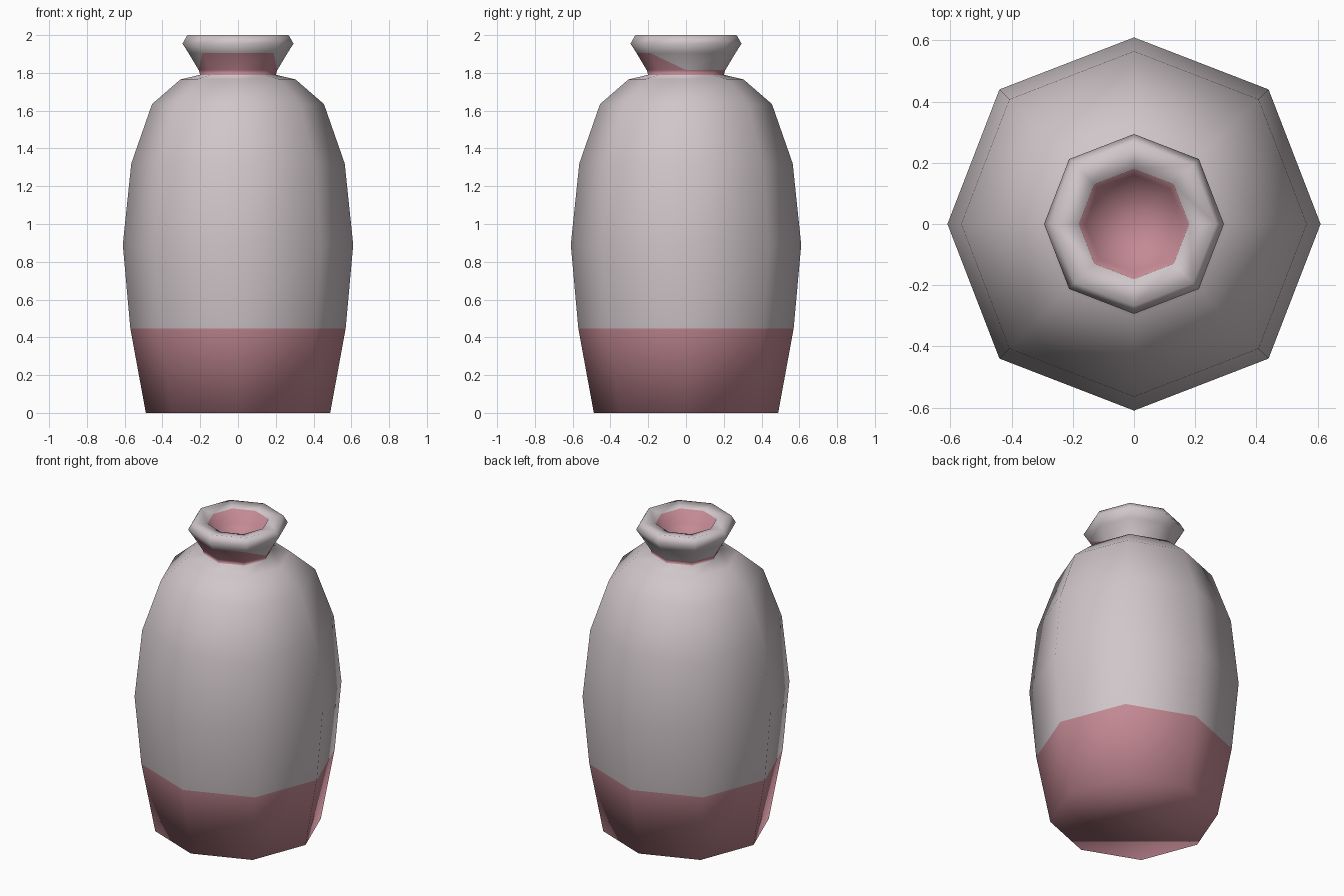
import bpy, bmesh, math

if "Cube" in bpy.data.objects:
    bpy.data.objects.remove(bpy.data.objects["Cube"])

SIDES = 8


def material(name, rgb):
    m = bpy.data.materials.new(name)
    m.diffuse_color = (*rgb, 1.0)
    m.use_nodes = True
    m.node_tree.nodes["Principled BSDF"].inputs["Base Color"].default_value = m.diffuse_color
    return m


grey = material("pale_grey_glaze", (0.63, 0.565, 0.585))
pink = material("dusty_pink_glaze", (0.55, 0.25, 0.295))

# Vase profile as (radius, height), from the foot up, over the lip and inside
profile = [
    (0.488, 0.0), (0.57, 0.447), (0.61, 0.89), (0.565, 1.32),
    (0.455, 1.635), (0.305, 1.765), (0.20, 1.79), (0.208, 1.815),
    (0.262, 1.905), (0.294, 1.955), (0.268, 2.0), (0.18, 1.985), (0.16, 1.90),
]
PINK_BANDS = {0, 6, 11}   # foot, neck, inside of the mouth
FLARE = 7                 # lower lip, pink on the front only

bm = bmesh.new()
rings = []
for r, z in profile:
    ring = []
    for i in range(SIDES):
        a = 2 * math.pi * i / SIDES
        k = r * (1.02 if i % 2 else 1.0)      # slightly wider on the diagonals
        ring.append(bm.verts.new((k * math.cos(a), k * math.sin(a), z)))
    rings.append(ring)


def face(verts, is_pink):
    f = bm.faces.new(verts)
    f.material_index = int(is_pink)
    f.smooth = True


# Walls
for b in range(len(rings) - 1):
    lo, hi = rings[b], rings[b + 1]
    for i in range(SIDES):
        j = (i + 1) % SIDES
        if b == FLARE and i == 4:      # glaze runs off diagonally on the left
            face((lo[i], lo[j], hi[j]), True)
            face((lo[i], hi[j], hi[i]), False)
        elif b == FLARE and i == 7:    # and on the right
            face((lo[i], lo[j], hi[i]), True)
            face((lo[j], hi[j], hi[i]), False)
        else:
            face((lo[i], lo[j], hi[j], hi[i]),
                 b in PINK_BANDS or (b == FLARE and i in (5, 6)))

# Underside and the floor of the mouth
face(list(reversed(rings[0])), True)
centre = bm.verts.new((0, 0, 1.85))
for i in range(SIDES):
    face((rings[-1][i], rings[-1][(i + 1) % SIDES], centre), True)

mesh = bpy.data.meshes.new("vase")
bm.to_mesh(mesh)
bm.free()
mesh.materials.append(grey)
mesh.materials.append(pink)
vase = bpy.data.objects.new("vase", mesh)
bpy.context.collection.objects.link(vase)
